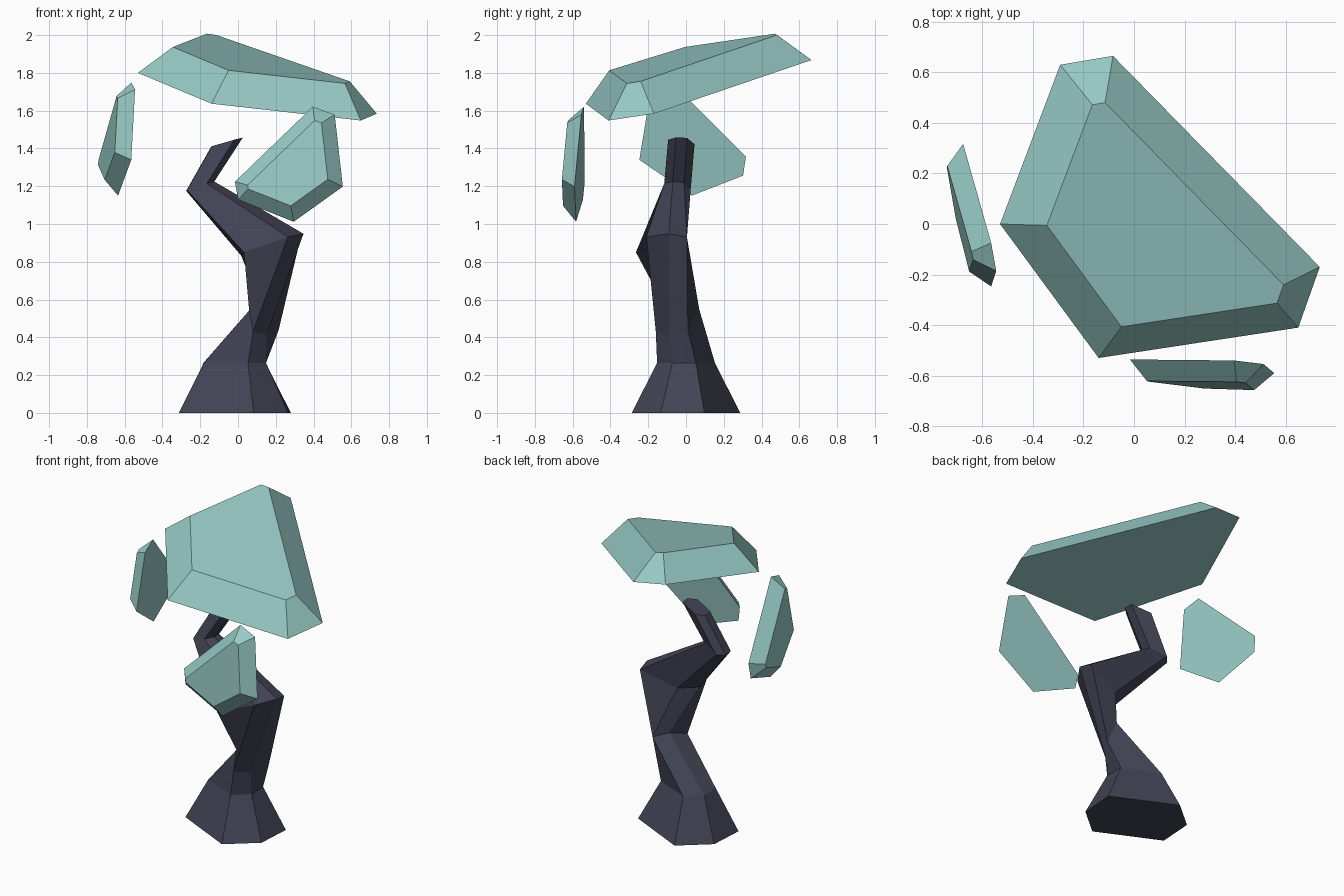
import bpy, bmesh
from mathutils import Vector

if "Cube" in bpy.data.objects:
    bpy.data.objects.remove(bpy.data.objects["Cube"])


def material(name, color):
    m = bpy.data.materials.new(name)
    m.diffuse_color = color
    m.use_nodes = True
    m.node_tree.nodes["Principled BSDF"].inputs["Base Color"].default_value = m.diffuse_color
    return m


def finish(bm, name, mat):
    bmesh.ops.recalc_face_normals(bm, faces=bm.faces[:])
    me = bpy.data.meshes.new(name)
    bm.to_mesh(me)
    bm.free()
    me.materials.append(mat)
    ob = bpy.data.objects.new(name, me)
    bpy.context.collection.objects.link(ob)
    return ob


def leaf_slab(name, outline, outward, inset, depth, mat):
    """Flat outline raised into a slab with a chamfered rim."""
    bm = bmesh.new()
    verts = [bm.verts.new(p) for p in outline]
    face = bm.faces.new(verts)
    face.normal_update()
    if face.normal.dot(Vector(outward)) < 0:
        face.normal_flip()
    bmesh.ops.inset_individual(bm, faces=[face], thickness=inset, depth=depth,
                               use_even_offset=True)
    bm.faces.new(verts)
    return finish(bm, name, mat)


def loft_trunk(name, rings, mat):
    """Six-sided sections, each given by a centre and two half-axes."""
    bm = bmesh.new()
    loops = []
    for c, a, b in rings:
        c, a, b = Vector(c), Vector(a), Vector(b)
        half = [a, (a + b) * 0.71, b]
        loops.append([bm.verts.new(c + o) for o in half + [-h for h in half]])
    for lo, hi in zip(loops, loops[1:]):
        for i in range(6):
            j = (i + 1) % 6
            bm.faces.new((lo[i], lo[j], hi[j], hi[i]))
    bm.faces.new(loops[0][::-1])
    bm.faces.new(loops[-1])
    return finish(bm, name, mat)


bark = material("bark", (0.055, 0.057, 0.09, 1))
leaf = material("leaf", (0.31, 0.59, 0.56, 1))

# Crooked trunk: flared foot, waist, bend, elbow, back bend, tip
loft_trunk("trunk", [
    ((-0.017, 0, 0), (0.10, -0.287, 0), (0.297, 0.0975, 0)),
    ((-0.017, 0, 0.265), (0.07, -0.153, 0), (0.163, 0.052, 0)),
    ((0.137, -0.045, 0.49), (-0.057, -0.115, -0.058), (0.078, 0.055, -0.052)),
    ((0.182, -0.13, 0.89), (0.082, -0.08, 0.042), (0.15, 0.135, 0.04)),
    ((-0.20, -0.045, 1.20), (0.035, -0.07, 0.015), (0.07, 0.035, 0.02)),
    ((-0.058, -0.025, 1.434), (0.038, -0.07, 0.012), (0.08, 0.03, 0.022)),
], bark)

# Large tilted canopy on top
leaf_slab("canopy_top", [
    (-0.53, 0.0, 1.80), (-0.14, -0.53, 1.637), (0.65, -0.41, 1.548),
    (0.735, -0.17, 1.584), (-0.083, 0.665, 1.868), (-0.292, 0.63, 1.893),
], (0, 0, 1), 0.146, 0.16, leaf)

# Upright foliage slab on the left
leaf_slab("foliage_left", [
    (-0.565, -0.247, 1.34), (-0.545, -0.186, 1.712), (-0.565, -0.075, 1.749),
    (-0.676, 0.317, 1.357), (-0.682, 0.302, 1.256), (-0.635, 0.03, 1.15),
], (-1, 0, 0), 0.069, 0.077, leaf)

# Upright foliage slab at the front
leaf_slab("foliage_front", [
    (-0.016, -0.536, 1.224), (0.0, -0.5455, 1.129), (0.295, -0.582, 1.012),
    (0.555, -0.59, 1.198), (0.512, -0.554, 1.579), (0.396, -0.54, 1.621),
], (0, -1, 0), 0.069, 0.077, leaf)
